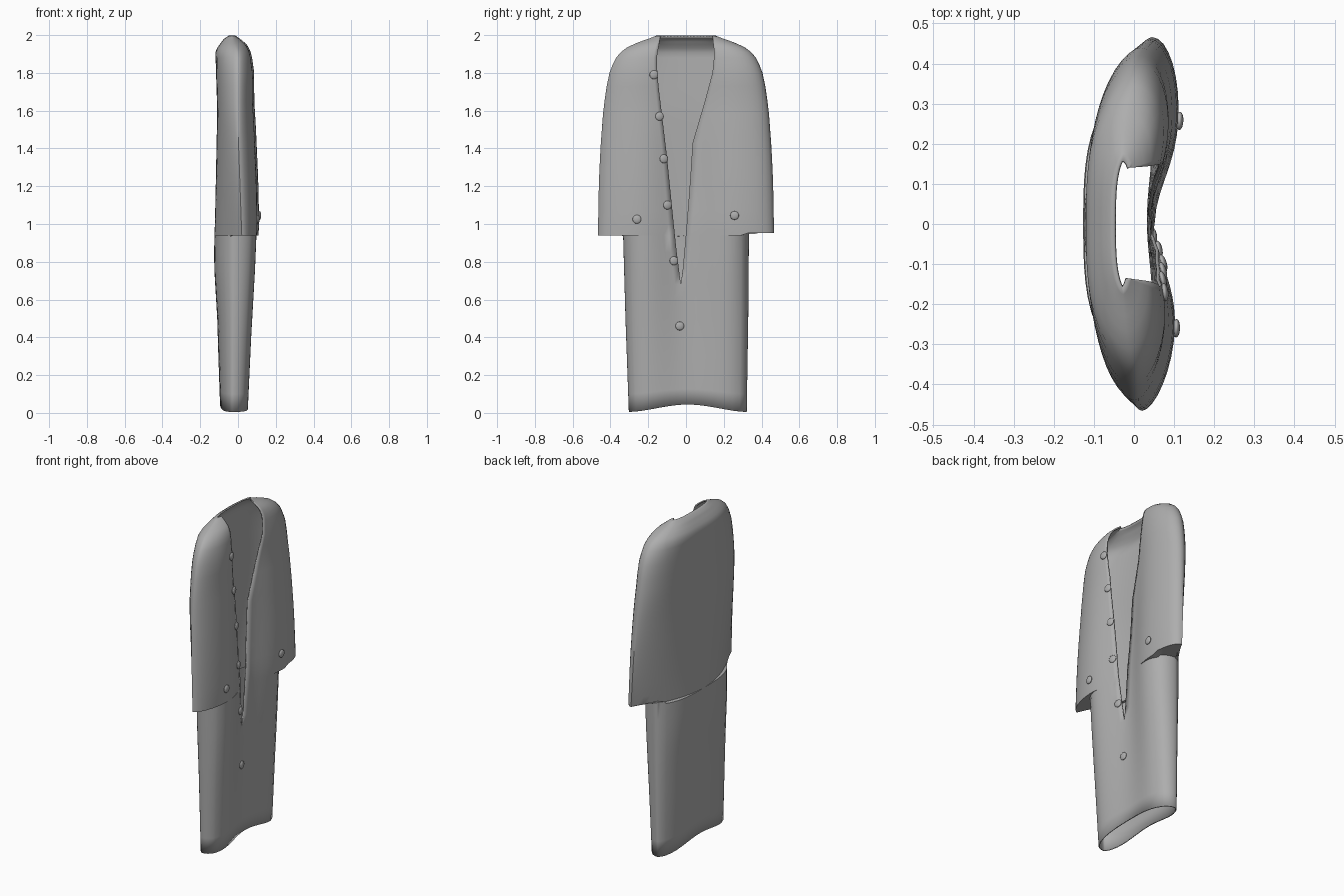
import bpy, bmesh
from math import sin, cos, pi, exp

if "Cube" in bpy.data.objects:
    bpy.data.objects.remove(bpy.data.objects["Cube"])


def table(keys, z):
    """Linear lookup of a value in (z, value) pairs."""
    if z <= keys[0][0]:
        return keys[0][1]
    for (a, p), (b, q) in zip(keys, keys[1:]):
        if z <= b:
            return p + (q - p) * (z - a) / (b - a)
    return keys[-1][1]


# Outline of the coat by height; the sleeves start at the cuff step
CUFF = .9395
WIDTH = [(0, .312), (.5, .325), (CUFF, .333), (CUFF + .0005, .466), (1.2, .462), (1.4, .453), (1.6, .438), (1.72, .422),
         (1.8, .405), (1.86, .382), (1.9, .358), (1.94, .305), (1.965, .245), (1.98, .2), (2, .15)]
BACK = [(0, -.095), (.5, -.11), (.8, -.128), (1.1, -.12), (1.6, -.11), (1.92, -.12), (1.98, -.075), (2, -.045)]
FRONT = [(0, .06), (.4, .082), (.75, .105), (1, .117), (1.2, .115), (1.5, .102), (1.65, .093), (1.8, .094),
         (1.9, .08), (1.95, .06), (1.98, .02), (2, -.01)]
SIDE_L = [(0, -.03), (CUFF, -.02), (CUFF + .0005, .02), (1.5, 0), (1.9, 0), (2, -.03)]
SIDE_R = [(0, -.03), (CUFF, -.02), (CUFF + .0005, .045), (1.5, .02), (1.9, 0), (2, -.03)]
DIP = [(0, .02), (.7, .055), (1.2, .072), (1.8, .055), (1.95, .03), (2, 0)]
BACK_POW = [(CUFF, 3), (CUFF + .0005, 2), (1.6, 3)]
BACK_ROOT = [(CUFF, .6), (CUFF + .0005, 1.2), (1.6, .6)]
# Edges of the open V front
LEFT = [(.68, -.03), (.85, -.05), (1.15, -.08), (1.35, -.10), (1.75, -.148), (1.87, -.156), (2, -.135)]
RIGHT = [(.68, -.03), (.75, -.02), (.95, 0), (1.2, .02), (1.43, .035), (1.65, .10), (1.8, .14), (1.9, .15), (2, .14)]


def side_x(y, z):
    return table(SIDE_L if y < 0 else SIDE_R, z)


def front_x(y, z):
    s = side_x(y, z)
    u = min(1, abs(y) / table(WIDTH, z))
    g = (1 - u ** 3) ** .6 if y < 0 and z > CUFF else (1 - u ** 5) ** .5
    return s + (table(FRONT, z) - s) * g - table(DIP, z) * exp(-(y / .16) ** 2) * (1 - u ** 4)


def back_x(y, z):
    s = side_x(y, z)
    u = min(1, abs(y) / table(WIDTH, z))
    return s + (table(BACK, z) - s) * (1 - u ** table(BACK_POW, z)) ** table(BACK_ROOT, z)


def spread(start, w, side):
    """Column positions from an edge to just before the side: body columns, then sleeve columns."""
    knee = .88 * min(w, .333)
    ys = [start + (side * knee - start) * i / 8 for i in range(8)]
    return ys + [side * (knee + (w - knee) * sin(i / 7 * pi / 2)) for i in range(7)]


def finish(ob):
    ob.data.materials.append(grey)
    bpy.ops.object.select_all(action='DESELECT')
    ob.select_set(True)
    bpy.context.view_layer.objects.active = ob
    bpy.ops.object.shade_smooth_by_angle(angle=pi / 4)


grey = bpy.data.materials.new("dark_cloth")
grey.diffuse_color = (.42, .42, .42, 1)
grey.use_nodes = True
grey.node_tree.nodes["Principled BSDF"].inputs["Base Color"].default_value = grey.diffuse_color

# Coat with sleeves: front left panel, back, front right panel
heights = [.005, .1, .2, .3, .4, .5, .6, .68, .75, .85, CUFF, CUFF + .0005, 1.0, 1.07, 1.15, 1.25, 1.35, 1.43,
           1.5, 1.58, 1.65, 1.73, 1.8, 1.84, 1.88, 1.91, 1.935, 1.955, 1.97, 1.98, 1.99, 1.997]
bm = bmesh.new()
rows = []
for z in heights:
    w = table(WIDTH, z)
    left = spread(table(LEFT, z), w, -1)
    right = spread(table(RIGHT, z), w, 1)
    half = spread(0, w, 1) + [w]
    across = [-y for y in reversed(half[1:])] + half
    pts = [(front_x(y, z), y) for y in left] + [(back_x(y, z), y) for y in across]
    pts += [(front_x(y, z), y) for y in reversed(right)]
    fade = max(0, 1 - z / .3)
    row = []
    for x, y in pts:
        up = .04 * fade * cos(pi * y / .66) ** 2
        if abs(z - CUFF) < .001 and y > .3:
            up += .013
        row.append(bm.verts.new((x, y + .01 * max(0, .95 - z), z + up)))
    rows.append(row)
for a, b in zip(rows, rows[1:]):
    for i in range(len(a) - 1):
        bm.faces.new((a[i + 1], a[i], b[i], b[i + 1]))
bmesh.ops.remove_doubles(bm, verts=bm.verts, dist=.0006)
me = bpy.data.meshes.new("coat")
bm.to_mesh(me)
bm.free()
coat = bpy.data.objects.new("coat", me)
bpy.context.collection.objects.link(coat)
cloth = coat.modifiers.new("cloth", 'SOLIDIFY')
cloth.thickness = .008
cloth.offset = -1
finish(coat)

# Buttons: six down the front edge, one at each pocket
spots = [(-.17, 1.79), (-.14, 1.57), (-.117, 1.345), (-.098, 1.1), (-.064, .805), (-.033, .46),
         (-.26, 1.025), (.257, 1.045)]
for y, z in spots:
    slope = (front_x(y + .01, z) - front_x(y - .01, z)) / .02
    bpy.ops.mesh.primitive_uv_sphere_add(segments=16, ring_count=10, radius=.023,
                                         location=(front_x(y, z) + .004, y, z))
    button = bpy.context.object
    button.name = "button"
    button.scale = (.4, 1, 1)
    button.rotation_euler = (0, 0, -slope * .8)
    finish(button)
